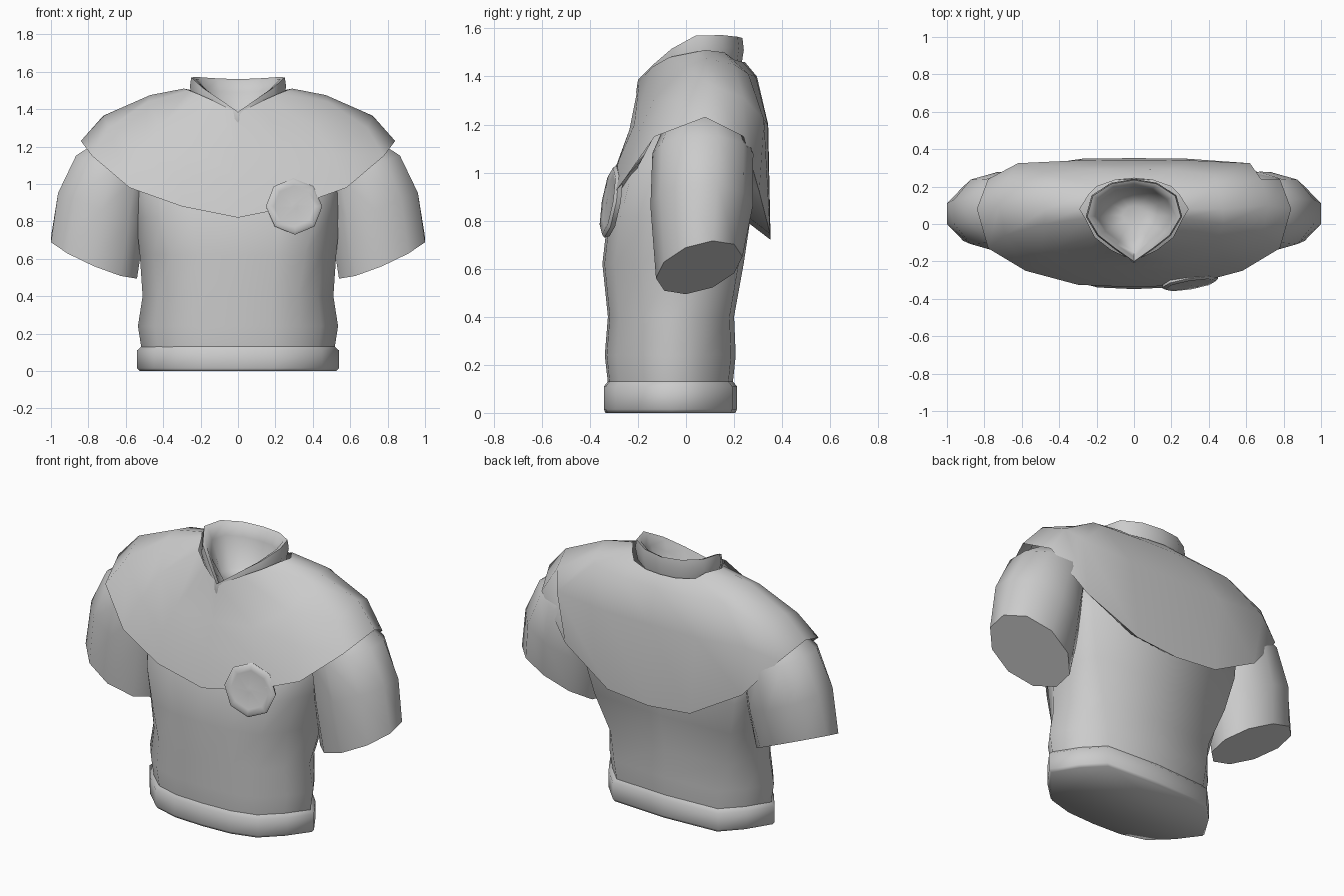
import bpy, math
from mathutils import Vector

if "Cube" in bpy.data.objects:
    bpy.data.objects.remove(bpy.data.objects["Cube"])


def make(name, rings, cap_start=False, cap_end=False, angle=50):
    """Skin a stack of closed rings that share one vertex count."""
    n = len(rings[0])
    verts = [tuple(p) for r in rings for p in r]
    faces = []
    for i in range(len(rings) - 1):
        for j in range(n):
            k = (j + 1) % n
            faces.append((i*n + j, i*n + k, (i+1)*n + k, (i+1)*n + j))
    if cap_start:
        faces.append(tuple(range(n))[::-1])
    if cap_end:
        faces.append(tuple(range((len(rings)-1)*n, len(rings)*n)))
    me = bpy.data.meshes.new(name)
    me.from_pydata(verts, [], faces)
    ob = bpy.data.objects.new(name, me)
    bpy.context.collection.objects.link(ob)
    bpy.ops.object.select_all(action='DESELECT')
    ob.select_set(True)
    bpy.context.view_layer.objects.active = ob
    bpy.ops.object.mode_set(mode='EDIT')
    bpy.ops.mesh.select_all(action='SELECT')
    bpy.ops.mesh.normals_make_consistent(inside=False)
    bpy.ops.object.mode_set(mode='OBJECT')
    bpy.ops.object.shade_smooth_by_angle(angle=math.radians(angle))
    return ob


def mirrored(half):
    """Close a front-to-back half ring across x = 0."""
    return list(half) + [(-x, y, z) for x, y, z in half[-2:0:-1]]


def body_ring(z, hx, yf, yb, kf=.62, kb=.64):
    """Torso cross-section; kf and kb place its front and back corners."""
    cy, hy = (yf + yb)/2, (yb - yf)/2
    shape = ((0, -1), (kf*.55, -.97), (kf, -.82), ((1 + kf)/2 + .02, -.43),
             (1, .02), ((1 + kb)/2 + .02, .52), (kb, .93), (0, 1))
    return mirrored([(hx*a, cy + hy*b, z) for a, b in shape])


# Torso, broadening towards the chest and back
make("torso", [body_ring(*r) for r in (
    (0.08, 0.51, -0.32, 0.19), (0.24, 0.535, -0.338, 0.207),
    (0.40, 0.51, -0.325, 0.20, .64, .72), (0.62, 0.525, -0.348, 0.24, .68, .85),
    (0.82, 0.545, -0.325, 0.27, .75, .9), (1.0, 0.56, -0.275, 0.27, .75, .9),
    (1.2, 0.48, -0.17, 0.24))], True, True, 70)

# Hem band
make("hem_band", [body_ring(*r) for r in (
    (0.0, 0.525, -0.335, 0.205), (0.015, 0.54, -0.342, 0.212),
    (0.11, 0.54, -0.342, 0.212), (0.135, 0.512, -0.322, 0.192))], True, False, 75)

# Shoulder mantle: each row runs from the neck out to the lower edge
mantle = [
    ((0, -.195, 1.38), (0, -.235, 1.18), (0, -.29, 1.03), (0, -.338, .82)),
    ((.12, -.14, 1.44), (.25, -.215, 1.2), (.3, -.28, 1.05), (.3, -.325, .88)),
    ((.21, -.07, 1.48), (.42, -.13, 1.31), (.5, -.2, 1.16), (.58, -.25, .98)),
    ((.26, .03, 1.5), (.48, .0, 1.44), (.69, -.06, 1.3), (.78, -.13, 1.15)),
    ((.29, .08, 1.51), (.47, .08, 1.475), (.72, .1, 1.365), (.84, .08, 1.23)),
    ((.24, .16, 1.5), (.45, .2, 1.45), (.68, .24, 1.31), (.78, .24, 1.15)),
    ((.2, .2, 1.47), (.43, .26, 1.41), (.62, .325, 1.22), (.58, .305, .92)),
    ((.1, .235, 1.46), (.2, .29, 1.4), (.3, .34, 1.2), (.27, .35, .745)),
    ((0, .245, 1.46), (0, .295, 1.4), (0, .342, 1.2), (0, .352, .72)),
]
shell = [mirrored(r) for r in zip(*mantle)]
shell.append([(x*.88, y*.74, z + .07) for x, y, z in shell[-1]])  # underside
make("shoulder_mantle", shell, angle=65)

# Collar with V neck and a shallow hollow inside
top = [(0, -.2, 1.385), (.1, -.13, 1.455), (.19, -.06, 1.515), (.25, .04, 1.57),
       (.22, .15, 1.572), (.12, .215, 1.565), (0, .235, 1.56)]


def collar(scale, dz=0.0, z=None):
    return mirrored([(x*scale, .05 + (y - .05)*scale, z or h + dz) for x, y, h in top])


make("collar", [collar(.97, -.12), collar(1.03, -.05), collar(1), collar(.9, -.01),
                collar(.8, -.07), collar(.55, z=1.33), collar(.25, z=1.31)],
     False, True, 75)

# Short sleeves, closed at the cuff
for side, label in ((1, "left"), (-1, "right")):
    rings = []
    for cx, cy, cz, ru, rv, tilt in (
            (.54, .07, 1.24, .14, .14, .6), (.67, .07, 1.08, .23, .21, .55),
            (.73, .065, .86, .25, .213, .38), (.77, .055, .605, .25, .18, .4)):
        ring = []
        for i in range(10):
            a = 2 * math.pi * (i + .5) / 10
            u, v = ru * math.cos(a) * 1.05, rv * math.sin(a)
            ring.append((side * (cx + u*math.cos(tilt)), cy + v,
                         cz + u*math.sin(tilt) * (1 if cz < 1 else .6) + .25*v * (cz < .7)))
        rings.append(ring)
    make(label + "_sleeve", rings, True, True, 60)

# Round chest badge, eight-sided with a raised rim
badge = make("chest_badge", [
    [(r*math.cos(i*math.pi/4), r*math.sin(i*math.pi/4), h) for i in range(8)]
    for r, h in ((.145, -.02), (.153, .0), (.14, .012), (.11, .006), (.015, .012))],
    True, True, 60)
badge.rotation_euler = Vector((.17, -1, .17)).to_track_quat('Z', 'X').to_euler()
badge.location = (.3, -.315, .88)
